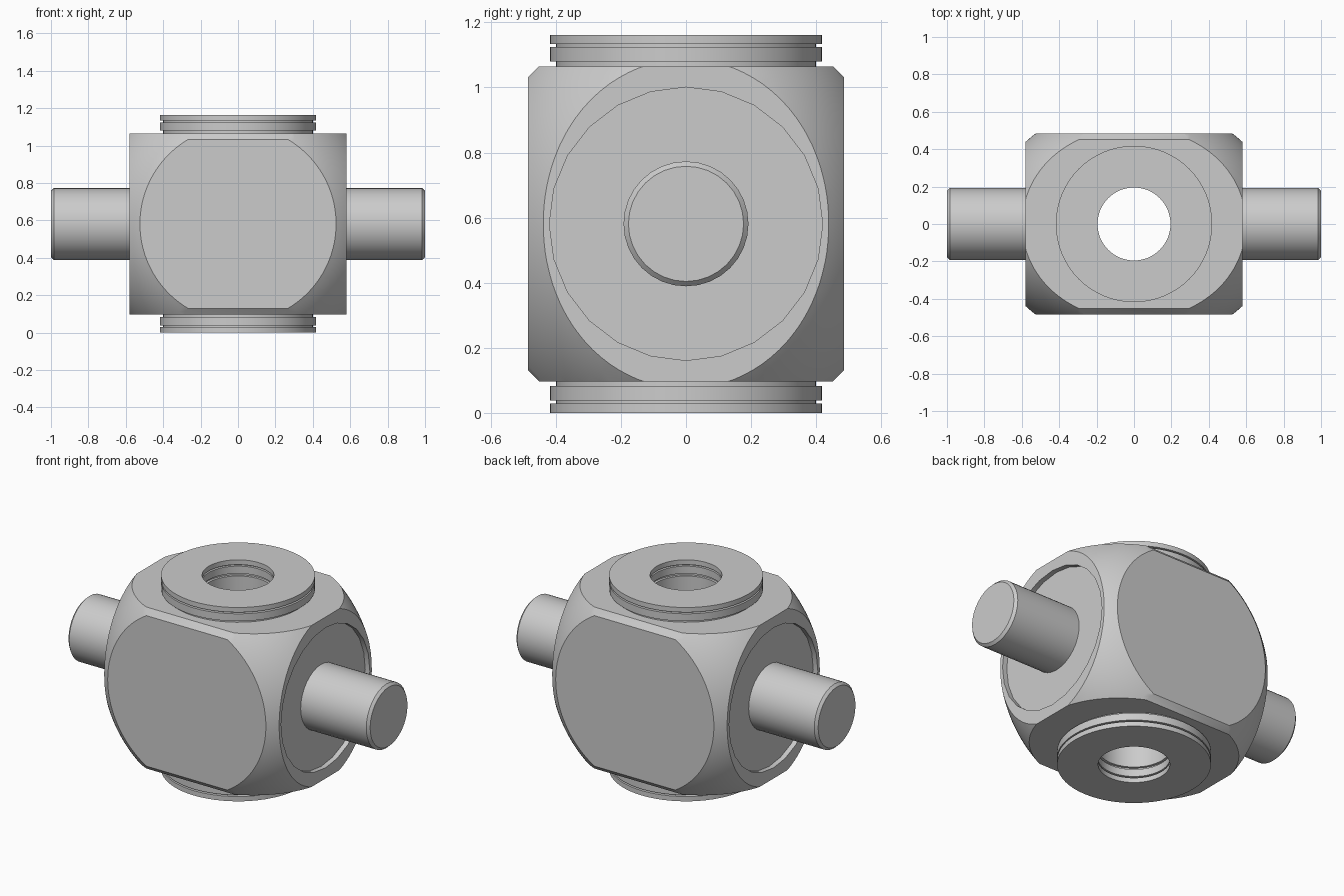
import bpy, bmesh, math
from mathutils import Matrix, Vector

cube = bpy.data.objects.get("Cube")
if cube:
    bpy.data.objects.remove(cube, do_unlink=True)

ZC = 0.581                      # height of the body centre
HX, HY, HZ = 0.58, 0.485, 0.484  # half sizes of the body block
BORE = 0.195

metal = bpy.data.materials.new("light_grey_metal")
metal.use_nodes = True
grey = (0.6, 0.6, 0.6, 1.0)
metal.diffuse_color = grey
metal.node_tree.nodes["Principled BSDF"].inputs["Base Color"].default_value = grey


def finish(name, bm):
    bmesh.ops.recalc_face_normals(bm, faces=bm.faces)
    me = bpy.data.meshes.new(name)
    bm.to_mesh(me)
    bm.free()
    me.materials.append(metal)
    ob = bpy.data.objects.new(name, me)
    bpy.context.collection.objects.link(ob)
    return ob


def lathe(name, profile, axis, segs, ring=False):
    """Revolve (radius, distance) points about an axis through the body centre."""
    bm = bmesh.new()
    rows = []
    for i in range(segs):
        a = 2 * math.pi * i / segs
        rows.append([bm.verts.new((r * math.cos(a), r * math.sin(a), h)) for r, h in profile])
    n = len(profile)
    for i in range(segs):
        p, q = rows[i], rows[(i + 1) % segs]
        for j in range(n if ring else n - 1):
            k = (j + 1) % n
            bm.faces.new((p[j], q[j], q[k], p[k]))
    if not ring:
        bm.faces.new([row[0] for row in rows])
        bm.faces.new([row[-1] for row in rows])
    turn = Vector((0, 0, 1)).rotation_difference(Vector(axis)).to_matrix().to_4x4()
    bm.transform(Matrix.Translation((0, 0, ZC)) @ turn)
    return finish(name, bm)


def smooth(ob):
    bpy.ops.object.select_all(action='DESELECT')
    ob.select_set(True)
    bpy.context.view_layer.objects.active = ob
    bpy.ops.object.shade_smooth_by_angle(angle=math.radians(25))


def boolean(ob, cutter, operation):
    mod = ob.modifiers.new("cut", 'BOOLEAN')
    mod.operation = operation
    mod.solver = 'EXACT'
    mod.object = cutter
    bpy.ops.object.select_all(action='DESELECT')
    bpy.context.view_layer.objects.active = ob
    ob.select_set(True)
    bpy.ops.object.modifier_apply(modifier=mod.name)
    bpy.data.objects.remove(cutter, do_unlink=True)


# Body: block with chamfered long edges
ch = 0.033
section = [(HY, HZ - ch), (HY - ch, HZ), (ch - HY, HZ), (-HY, HZ - ch),
           (-HY, ch - HZ), (ch - HY, -HZ), (HY - ch, -HZ), (HY, ch - HZ)]
bm = bmesh.new()
ends = [[bm.verts.new((x, y, ZC + z)) for y, z in section] for x in (-HX, HX)]
for e in ends:
    bm.faces.new(e)
for i in range(8):
    j = (i + 1) % 8
    bm.faces.new((ends[0][i], ends[0][j], ends[1][j], ends[1][i]))
body = finish("valve_body", bm)

# Corners rounded by a bulging drum turned about the y axis
arc = []
for i in range(-20, 21):
    t = math.radians(57 * i / 20)
    arc.append((0.168 + 0.602 * math.cos(t), 0.602 * math.sin(t)))
boolean(body, lathe("drum_cutter", arc, (0, 1, 0), 128), 'INTERSECT')

# Vertical bore and shallow round recesses in the two ends
boolean(body, lathe("bore_cutter", [(BORE, -0.7), (BORE, 0.7)], (0, 0, 1), 64), 'DIFFERENCE')
for s in (1, -1):
    boolean(body, lathe("recess_cutter", [(0.42, HX - 0.03), (0.42, 0.7)], (s, 0, 0), 24), 'DIFFERENCE')
smooth(body)

# Grooved seat rings above and below, grooved inside as well as outside
steps = [(False, HZ), (False, 0.499), (True, 0.499), (True, 0.543),
         (False, 0.543), (False, 0.552), (True, 0.552), (True, 0.581)]
ring = [(0.418 if wide else 0.40, h) for wide, h in steps]
ring += [(BORE if wide else 0.21, h) for wide, h in reversed(steps)]
for s, name in ((1, "top_seat_ring"), (-1, "bottom_seat_ring")):
    smooth(lathe(name, ring, (0, 0, s), 64, ring=True))

# Chamfered round shafts on both sides
shaft = [(0.192, 0.5), (0.192, 0.985), (0.177, 1.0)]
for s, name in ((1, "left_shaft"), (-1, "right_shaft")):
    smooth(lathe(name, shaft, (s, 0, 0), 32))
